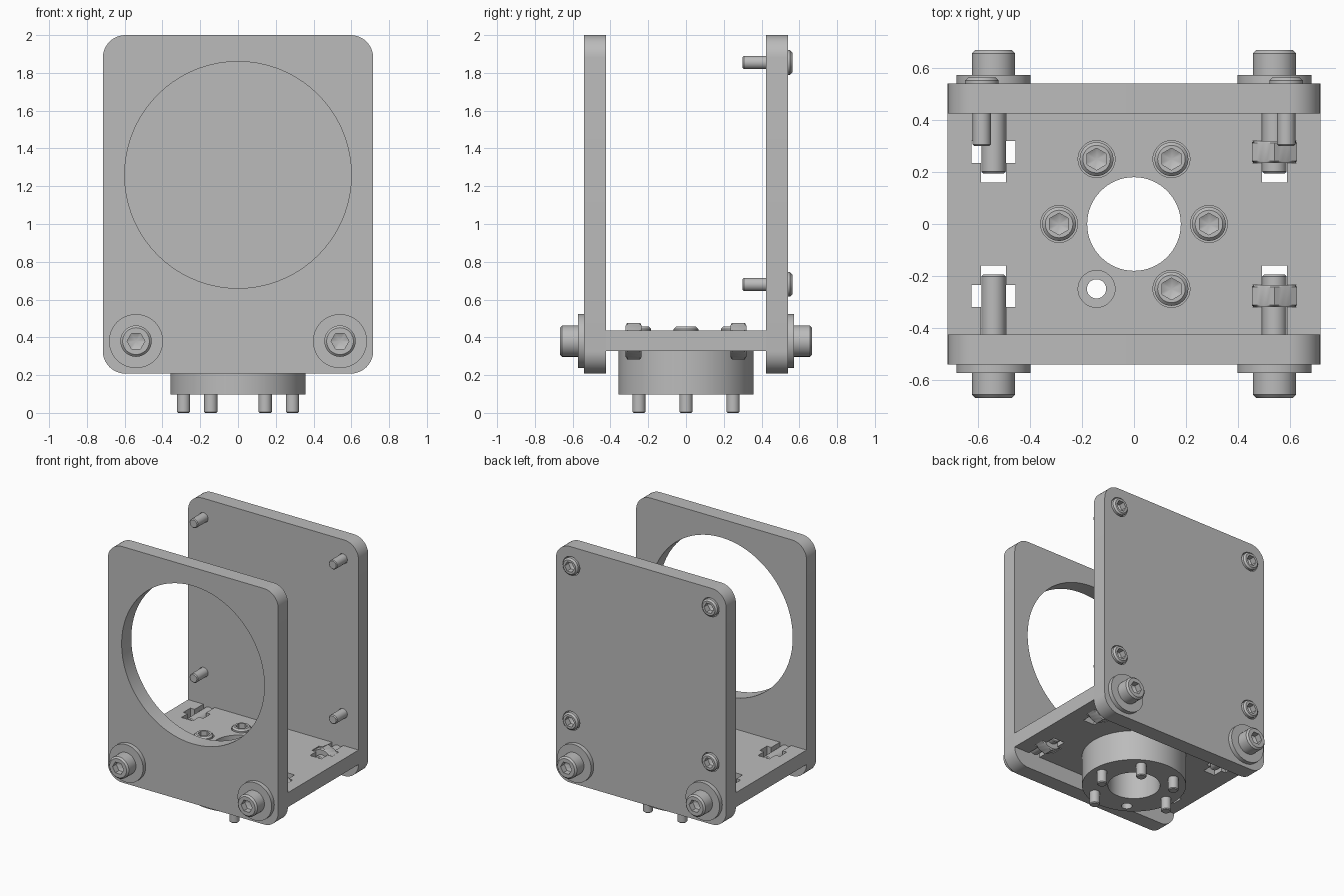
import bpy, bmesh
from math import cos, sin, pi, radians
from mathutils import Matrix, Vector

if "Cube" in bpy.data.objects:
    bpy.data.objects.remove(bpy.data.objects["Cube"])

grey = bpy.data.materials.new("plain grey")
grey.use_nodes = True
grey.diffuse_color = (0.5, 0.5, 0.5, 1)
grey.node_tree.nodes["Principled BSDF"].inputs["Base Color"].default_value = (0.5, 0.5, 0.5, 1)

UP = Matrix.Identity(4)
BACK = Matrix.Rotation(-pi / 2, 4, "X")
FRONT = Matrix.Rotation(pi / 2, 4, "X")


def finish(name, bm, matrix=UP):
    bmesh.ops.remove_doubles(bm, verts=bm.verts, dist=1e-5)
    bmesh.ops.recalc_face_normals(bm, faces=bm.faces)
    bm.transform(matrix)
    mesh = bpy.data.meshes.new(name)
    bm.to_mesh(mesh)
    bm.free()
    mesh.materials.append(grey)
    obj = bpy.data.objects.new(name, mesh)
    bpy.context.collection.objects.link(obj)
    return obj


def select(obj):
    bpy.ops.object.select_all(action="DESELECT")
    obj.select_set(True)
    bpy.context.view_layer.objects.active = obj


def smooth(obj):
    select(obj)
    bpy.ops.object.shade_smooth_by_angle(angle=radians(28))
    return obj


def lathe(name, rings, matrix=UP, segs=36, phase=0.0, closed=False):
    """Stack rings (radius, height, shape); shape 'hex' makes the ring six-sided."""
    bm = bmesh.new()
    loops = []
    for r, h, *shape in rings:
        loop = []
        for i in range(segs):
            a = 2 * pi * i / segs
            k = cos(pi / 6) / cos(a % (pi / 3) - pi / 6) if shape else 1
            loop.append(bm.verts.new((r * k * cos(a + phase), r * k * sin(a + phase), h)))
        loops.append(loop)
    pairs = list(zip(loops, loops[1:]))
    if closed:
        pairs.append((loops[-1], loops[0]))
    for lo, hi in pairs:
        for i in range(segs):
            j = (i + 1) % segs
            bm.faces.new((lo[i], lo[j], hi[j], hi[i]))
    return finish(name, bm, matrix)


def box(name, size, centre):
    bm = bmesh.new()
    bmesh.ops.create_cube(bm, size=1)
    return finish(name, bm, Matrix.Translation(centre) @ Matrix.Diagonal((*size, 1)))


def cut(obj, cutter):
    cutter.hide_render = True
    mod = obj.modifiers.new("cut", "BOOLEAN")
    mod.object, mod.operation, mod.solver = cutter, "DIFFERENCE", "EXACT"
    select(obj)
    bpy.ops.object.modifier_apply(modifier=mod.name)
    bpy.data.objects.remove(cutter)


def cylinder_cutter(r, h0, h1, matrix=UP, segs=36):
    return lathe("cutter", [(0, h0), (r, h0), (r, h1), (0, h1)], matrix, segs)


def counterbore(r, bore, h0, step, h1, matrix):
    return lathe("cutter", [(0, h0), (r, h0), (r, step), (bore, step), (bore, h1), (0, h1)], matrix)


def socket_screw(name, matrix, tip, seat, top, shaft, head, key, phase=0.0):
    """Cap screw along local z with a hexagonal key socket in the head."""
    c, d = 0.012, 0.045
    return smooth(lathe(name, [
        (0, tip), (shaft - 0.006, tip), (shaft, tip + 0.006), (shaft, seat),
        (head, seat), (head, top - c), (head - c, top), (key, top, "hex"),
        (key, top - d, "hex"), (0, top - d - 0.02)], matrix, phase=phase))


def upright_plate(name, y):
    """Vertical plate with four rounded corners."""
    bm = bmesh.new()
    bmesh.ops.create_cube(bm, size=1)
    bm.transform(Matrix.Translation((0, y, 1.104)) @ Matrix.Diagonal((1.432, 0.116, 1.792, 1)))
    edges = [e for e in bm.edges if abs(e.verts[0].co.y - e.verts[1].co.y) > 0.05]
    bmesh.ops.bevel(bm, geom=edges, offset=0.12, segments=10, profile=0.5, affect="EDGES")
    return finish(name, bm)


# Front plate with the large round window
front_plate = upright_plate("front_plate", -0.482)
cut(front_plate, cylinder_cutter(0.6, 0.3, 0.7, Matrix.Translation((0, 0, 1.26)) @ FRONT, 72))
smooth(front_plate)

# Back plate with four recessed screws
back_plate = upright_plate("back_plate", 0.482)
for x in (-0.585, 0.585):
    for z in (0.68, 1.855):
        m = Matrix.Translation((x, 0, z)) @ BACK
        cut(back_plate, counterbore(0.037, 0.071, 0.35, 0.49, 0.6, m))
        socket_screw("back_plate_screw", m, 0.3, 0.49, 0.563, 0.035, 0.065, 0.04)
smooth(back_plate)

# Horizontal base plate with centre bore and four T-shaped slots
base_plate = box("base_plate", (1.432, 0.85, 0.11), (0, 0, 0.382))
cut(base_plate, cylinder_cutter(0.18, 0.2, 0.6, segs=64))
for x in (-0.54, 0.54):
    for s in (-1, 1):
        cut(base_plate, box("cutter", (0.095, 0.3, 0.3), (x, s * 0.31, 0.38)))
        cut(base_plate, box("cutter", (0.168, 0.085, 0.3), (x, s * 0.277, 0.38)))

# Ring flange below the base
flange = smooth(lathe("ring_flange", [(0.18, 0.098), (0.358, 0.098), (0.358, 0.327), (0.18, 0.327)],
                      segs=64, closed=True))

# Circle of flange screws, with one position left empty
for i in range(6):
    m = Matrix.Translation(Vector((0.288 * cos(i * pi / 3), 0.288 * sin(i * pi / 3), 0)))
    cut(base_plate, counterbore(0.037, 0.071, 0.3, 0.385, 0.5, m))
    if i == 4:
        cut(flange, cylinder_cutter(0.037, 0.05, 0.4, m))
    else:
        socket_screw("flange_screw", m, 0.0, 0.385, 0.457, 0.035, 0.065, 0.042, pi / 6)
smooth(base_plate)
smooth(flange)

# Clamping bolts and washers at both plates; nuts on the left side only
for side, turn in (("front", FRONT), ("back", BACK)):
    for x in (-0.54, 0.54):
        m = Matrix.Translation((x, 0, 0.38)) @ turn
        socket_screw(side + "_bolt", m, 0.195, 0.572, 0.668, 0.047, 0.083, 0.047)
        smooth(lathe(side + "_washer", [(0.047, 0.54), (0.143, 0.54), (0.143, 0.572), (0.047, 0.572)],
                     m, segs=48, closed=True))
        if x > 0:
            smooth(lathe(side + "_nut", [
                (0.047, 0.235), (0.083, 0.235), (0.097, 0.243, "hex"),
                (0.097, 0.311, "hex"), (0.083, 0.319), (0.047, 0.319)],
                m, phase=pi / 6, closed=True))
